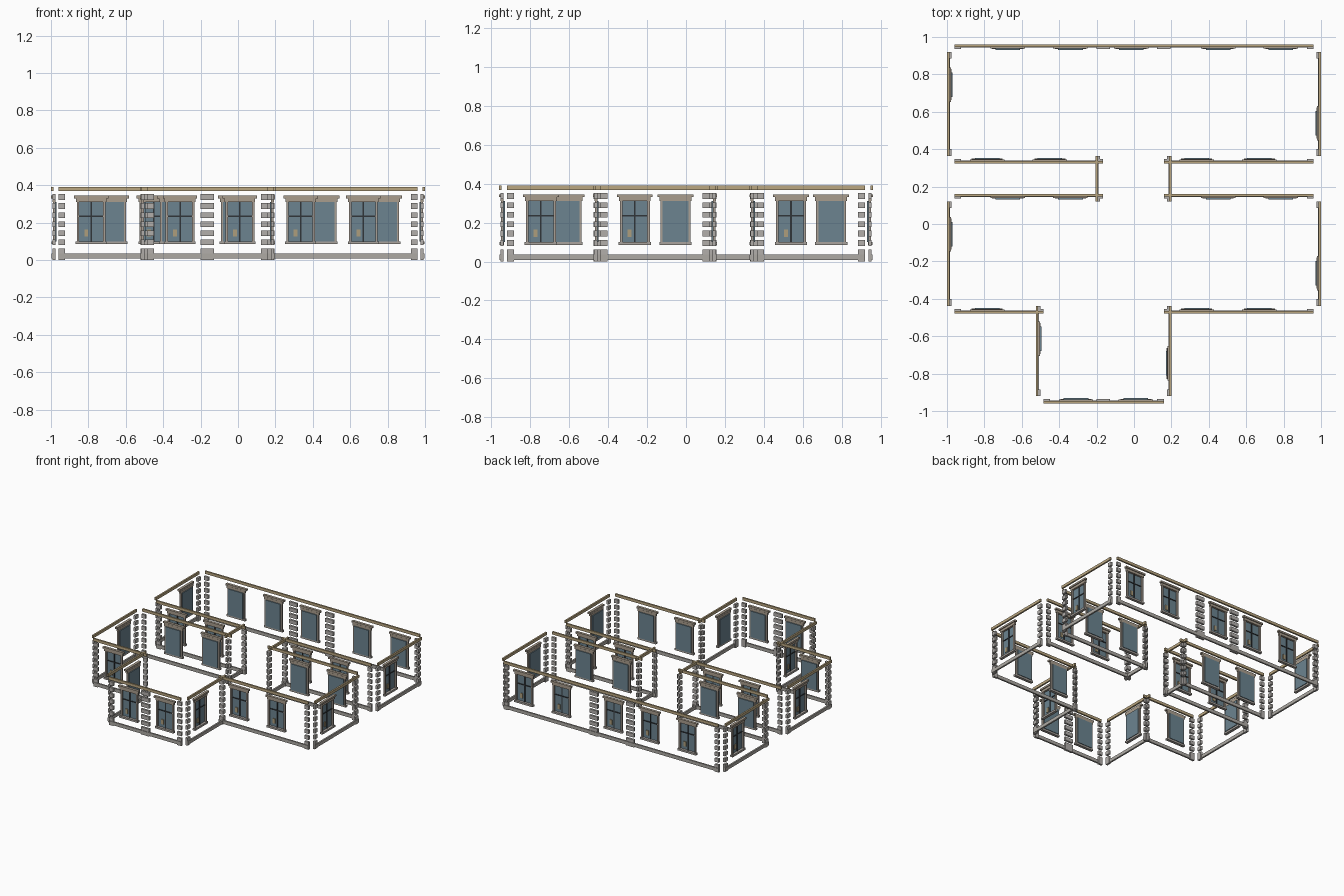
import bpy, bmesh
from mathutils import Matrix, Vector

if "Cube" in bpy.data.objects:
    bpy.data.objects.remove(bpy.data.objects["Cube"])

COLORS = {
    "cornice": (0.50, 0.39, 0.22, 1), "base_course": (0.42, 0.40, 0.37, 1),
    "quoins": (0.45, 0.43, 0.41, 1), "window_frames": (0.40, 0.35, 0.30, 1),
    "window_sills": (0.40, 0.37, 0.34, 1), "window_heads": (0.40, 0.34, 0.27, 1),
    "window_glass": (0.15, 0.23, 0.28, 1), "glazing_bars": (0.03, 0.035, 0.04, 1),
    "vent_panels": (0.42, 0.34, 0.20, 1),
}
parts = {name: bmesh.new() for name in COLORS}


def box(name, frame, s, o, z):
    """Box in facade space: s along the wall, o outward, z up (min, max pairs)."""
    size = Matrix.Diagonal((s[1] - s[0], o[1] - o[0], z[1] - z[0], 1))
    # local y points inward, so outward distances are negated
    mid = Matrix.Translation((sum(s) / 2, -sum(o) / 2, sum(z) / 2))
    bmesh.ops.create_cube(parts[name], size=1, matrix=frame @ mid @ size)


def window(f, c):
    box("window_glass", f, (c - .066, c + .066), (.010, .017), (.10, .31))
    # surround
    for a, b in ((-.077, -.064), (.064, .077)):
        box("window_frames", f, (c + a, c + b), (.017, .030), (.10, .312))
    # stepped head and sill
    box("window_heads", f, (c - .082, c + .082), (.017, .032), (.310, .330))
    box("window_heads", f, (c - .092, c + .092), (.018, .039), (.330, .344))
    box("window_sills", f, (c - .083, c + .083), (.015, .037), (.085, .10))
    # cross bars and little panel at the lower left
    box("glazing_bars", f, (c - .004, c + .004), (.017, .022), (.10, .31))
    box("glazing_bars", f, (c - .064, c + .064), (.017, .022), (.231, .238))
    box("vent_panels", f, (c - .037, c - .016), (.017, .023), (.125, .163))


def facade(p, q):
    p, q = Vector((*p, 0)), Vector((*q, 0))
    length = (q - p).length
    along = (q - p).normalized()
    inward = Vector((-along.y, along.x, 0))
    f = Matrix((along, inward, Vector((0, 0, 1)))).transposed().to_4x4()
    f.translation = p
    box("cornice", f, (0, length), (.027, .040), (.368, .39))
    box("base_course", f, (0, length), (.024, .037), (.008, .035))
    # corner stones at both ends, the lowest one standing on the ground
    for i in range(7):
        top = .352 - i * .0485
        for s in ((0, .036), (length - .036, length)):
            box("quoins", f, s, (.016, .033), (top - .03 if i < 6 else 0, top))
    if length > .3:
        window(f, .175)
    if length > .75:
        window(f, .51)


# building outline, counter-clockwise; every edge is one facade bay
OUTLINE = [
    (-.96, -.438), (-.485, -.438), (-.485, -.92), (-.165, -.92), (.16, -.92),
    (.16, -.438), (.96, -.438), (.96, .121), (.16, .121), (.16, .364),
    (.96, .364), (.96, .92), (.16, .92), (-.165, .92), (-.96, .92),
    (-.96, .364), (-.165, .364), (-.165, .121), (-.96, .121),
]
for a, b in zip(OUTLINE, OUTLINE[1:] + OUTLINE[:1]):
    facade(a, b)

# one object per kind of part
for name, bm in parts.items():
    mesh = bpy.data.meshes.new(name)
    bm.to_mesh(mesh)
    bm.free()
    mat = bpy.data.materials.new(name)
    mat.diffuse_color = COLORS[name]
    mat.use_nodes = True
    mat.node_tree.nodes["Principled BSDF"].inputs["Base Color"].default_value = mat.diffuse_color
    mesh.materials.append(mat)
    bpy.context.collection.objects.link(bpy.data.objects.new(name, mesh))
